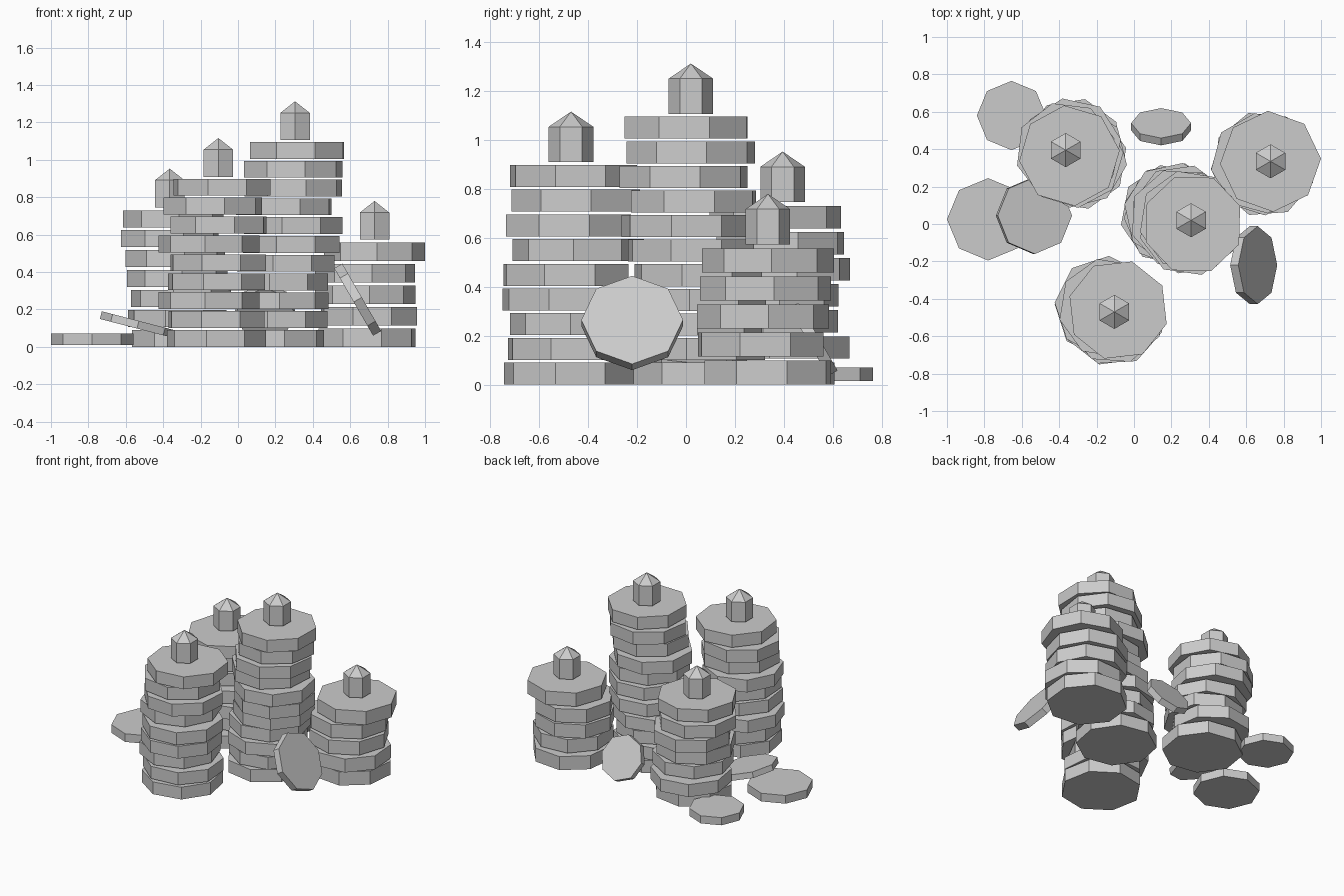
import bpy, bmesh, random
from math import radians
from mathutils import Matrix

random.seed(4)
if "Cube" in bpy.data.objects:
    bpy.data.objects.remove(bpy.data.objects["Cube"], do_unlink=True)

stone = bpy.data.materials.new("grey_stone")
stone.use_nodes = True
stone.diffuse_color = (0.6, 0.6, 0.6, 1)
stone.node_tree.nodes["Principled BSDF"].inputs["Base Color"].default_value = (0.6, 0.6, 0.6, 1)


def finish(bm, name, location, rotation=(0, 0, 0)):
    """Turn a bmesh into a flat-shaded grey object."""
    mesh = bpy.data.meshes.new(name)
    bm.to_mesh(mesh)
    bm.free()
    mesh.materials.append(stone)
    obj = bpy.data.objects.new(name, mesh)
    obj.location = location
    obj.rotation_euler = [radians(a) for a in rotation]
    bpy.context.collection.objects.link(obj)
    return obj


def prism(sides, radius, height):
    """Upright prism centred on its origin."""
    bm = bmesh.new()
    bmesh.ops.create_cone(bm, cap_ends=True, segments=sides,
                          radius1=radius, radius2=radius, depth=height)
    return bm


def disc(name, location, radius, thickness, rotation=(0, 0, 0)):
    return finish(prism(8, radius, thickness), name, location, rotation)


def finial(name, x, y, base):
    """Six-sided post with a pointed top."""
    height, point = 0.145, 0.062
    bm = prism(6, 0.091, height)
    bm.faces.ensure_lookup_table()
    top = max(bm.faces, key=lambda f: f.calc_center_median().z)
    tip = bmesh.ops.poke(bm, faces=[top])["verts"][0]
    tip.co.z += point
    finish(bm, name, (x, y, base + height / 2))


def stack(name, x, y, pitch, thickness, top_turn, shifts_x, shifts_y):
    """Uneven pile of discs; shifts are in hundredths, bottom first."""
    count = len(shifts_x)
    for i, (dx, dy) in enumerate(zip(shifts_x, shifts_y)):
        turn = top_turn if i == count - 1 else random.uniform(-22, 22)
        disc(f"{name}_disc_{i + 1}",
             (x + dx / 100, y + dy / 100, i * pitch + thickness / 2),
             0.27, thickness, (0, 0, turn))
    finial(f"{name}_finial", x, y, count * pitch)


# Four disc towers
stack("front_tower", -0.105, -0.47, 0.101, 0.09, -16,
      (-1, -1, -5, -1, 0, -5, 0, -3, 2),
      (-1, 0, 2, -2, -2, 3, -1, 2, 1))
stack("tall_tower", 0.305, 0.02, 0.1005, 0.09, 21,
      (-11, -9, -9, -9, -5, -2, -1, -6, -1, -1, 1),
      (3, 4, 2, 4, 3, 0, -2, 1, -3, 0, -2))
stack("back_right_tower", -0.365, 0.395, 0.1065, 0.091, 6,
      (6, 4, 6, 4, 3, 0, 2),
      (-5, 1, -4, -4, 1, -1, -3))
stack("left_tower", 0.73, 0.335, 0.1145, 0.099, 3,
      (-4, -3, -5, -5, 0),
      (0, -3, -2, -1, 0))

# Loose discs lying flat
disc("flat_disc_right", (-0.78, 0.025, 0.04), 0.22, 0.06)
disc("flat_disc_back", (-0.655, 0.58, 0.042), 0.185, 0.056)

# Loose discs tilted against the towers
disc("tilted_disc_right", (-0.535, 0.045, 0.118), 0.205, 0.042, (0, 14.5, 0))
disc("leaning_disc_left", (0.64, -0.22, 0.252), 0.208, 0.05, (0, 60, 0))
disc("leaning_disc_back", (0.145, 0.52, 0.185), 0.16, 0.045, (-60, 0, 0))
